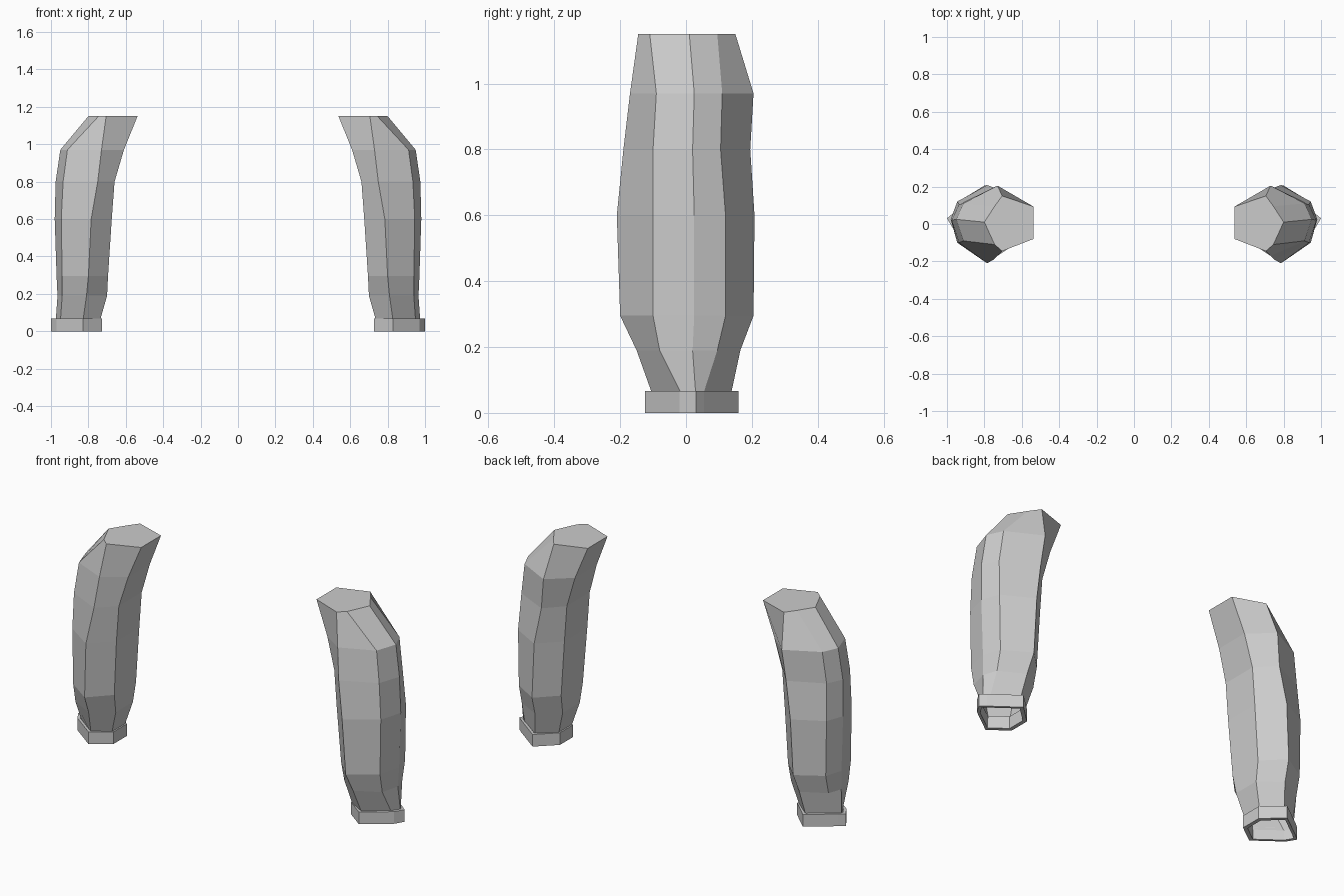
import bpy
import bmesh

default_cube = bpy.data.objects.get("Cube")
if default_cube:
    bpy.data.objects.remove(default_cube, do_unlink=True)

# Single cloth colour
cloth = bpy.data.materials.new("light grey cloth")
cloth.use_nodes = True
grey = (0.6, 0.6, 0.6, 1)
cloth.diffuse_color = grey
cloth.node_tree.nodes["Principled BSDF"].inputs["Base Color"].default_value = grey

# Sleeve rings: height, x of (inner, ridge, corner, outer),
# y of (front ridge, front corner, outer, back corner, back ridge, inner front, inner back)
SLEEVE_RINGS = [
    (.05, (.74, .83, .95, .975), (-.1, -.01, .03, .05, .135, -.05, .06)),
    (.19, (.70, .81, .94, .965), (-.15, -.08, .02, .095, .165, -.07, .08)),
    (.295, (.695, .80, .94, .97), (-.2, -.1, .025, .12, .205, -.09, .1)),
    (.6, (.675, .785, .945, .98), (-.21, -.1, .025, .12, .208, -.1, .1)),
    (.8, (.66, .75, .935, .975), (-.19, -.1, .02, .105, .195, -.1, .1)),
    (.97, (.61, .73, .912, .95), (-.17, -.09, .025, .11, .205, -.09, .1)),
    (1.15, (.537, .705, .745, .8), (-.145, -.11, .01, .095, .15, -.08, .093)),
]
CUFF_X = (.727, .828, .97, 1.0)
CUFF_Y = (-.125, -.02, .03, .055, .16, -.05, .065)
CUFF_HEIGHT = .067


def outline(xs, ys):
    """Seven-sided section, running counter-clockwise from the inner front."""
    inner, ridge, corner, outer = xs
    front, front_corner, mid, back_corner, back, inner_front, inner_back = ys
    return [(inner, inner_front), (ridge, front), (corner, front_corner), (outer, mid),
            (corner, back_corner), (ridge, back), (inner, inner_back)]


def add_ring(bm, points, z, side):
    return [bm.verts.new((side * x, y, z)) for x, y in points]


def bridge(bm, lower, upper):
    count = len(lower)
    for i in range(count):
        j = (i + 1) % count
        bm.faces.new((lower[i], lower[j], upper[j], upper[i]))


def finish(bm, name, side):
    if side < 0:
        bmesh.ops.reverse_faces(bm, faces=bm.faces[:])
    mesh = bpy.data.meshes.new(name)
    bm.to_mesh(mesh)
    bm.free()
    mesh.materials.append(cloth)
    part = bpy.data.objects.new(name, mesh)
    bpy.context.collection.objects.link(part)


def make_sleeve(name, side):
    """Faceted tube, closed at the shoulder and open at the wrist."""
    bm = bmesh.new()
    rings = [add_ring(bm, outline(xs, ys), z, side) for z, xs, ys in SLEEVE_RINGS]
    for lower, upper in zip(rings, rings[1:]):
        bridge(bm, lower, upper)
    bm.faces.new(rings[-1])
    finish(bm, name, side)


def make_cuff(name, side):
    """Hollow band around the wrist."""
    bm = bmesh.new()
    outside = outline(CUFF_X, CUFF_Y)
    cx = sum(p[0] for p in outside) / len(outside)
    cy = sum(p[1] for p in outside) / len(outside)
    inside = [(cx + (x - cx) * .85, cy + (y - cy) * .85) for x, y in outside]
    rings = [add_ring(bm, points, z, side) for points, z in (
        (outside, 0), (outside, CUFF_HEIGHT), (inside, CUFF_HEIGHT), (inside, 0))]
    for i in range(len(rings)):
        bridge(bm, rings[i], rings[(i + 1) % len(rings)])
    finish(bm, name, side)


for label, side in (("left", 1), ("right", -1)):
    make_sleeve(label + "_sleeve", side)
    make_cuff(label + "_cuff", side)
